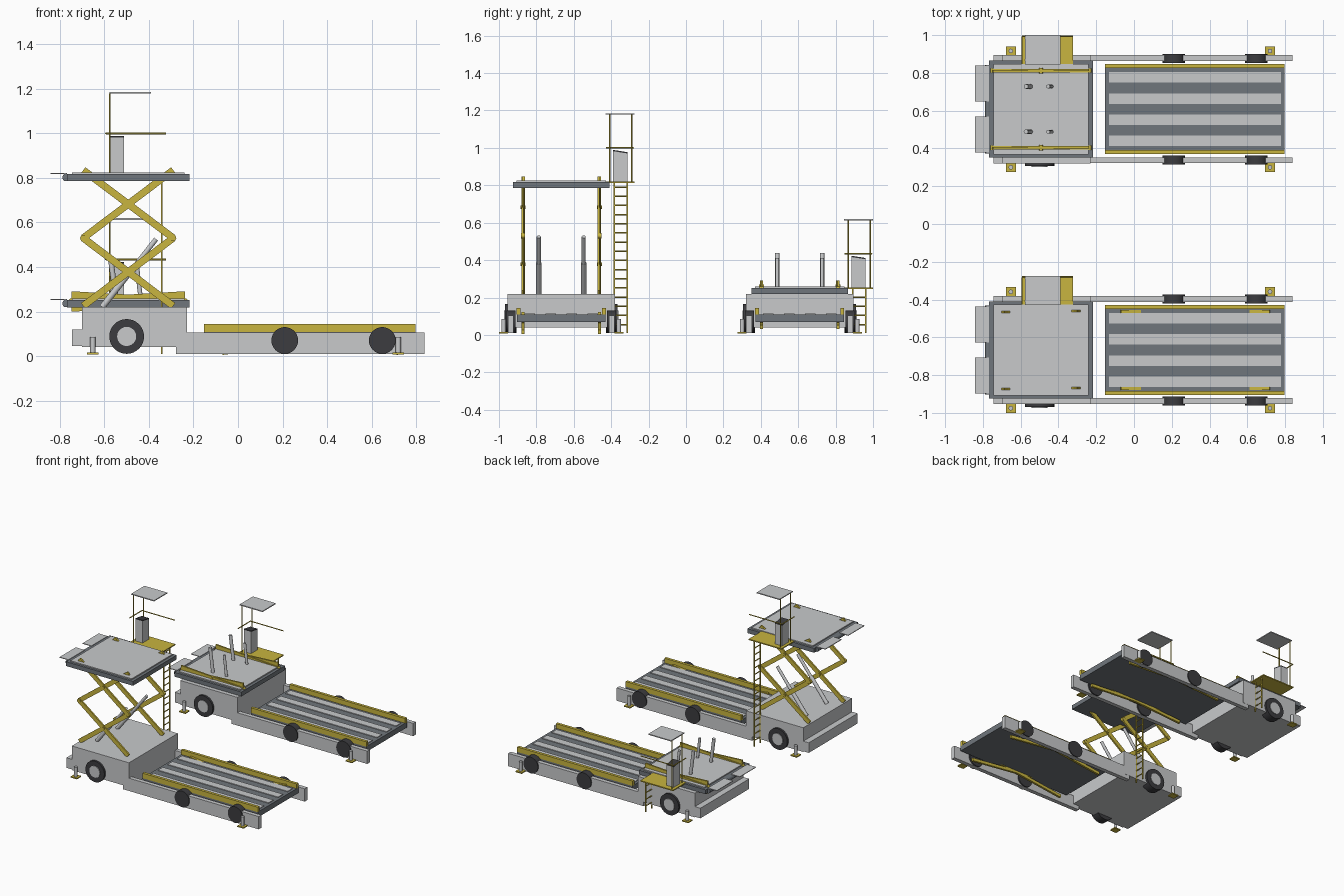
import bpy
import bmesh
from math import radians
from mathutils import Vector, Matrix

cube = bpy.data.objects.get("Cube")
if cube:
    bpy.data.objects.remove(cube, do_unlink=True)


def material(name, r, g, b):
    m = bpy.data.materials.new(name)
    m.use_nodes = True
    m.diffuse_color = (r, g, b, 1)
    m.node_tree.nodes["Principled BSDF"].inputs["Base Color"].default_value = (r, g, b, 1)
    return m


LIGHT = material("light grey paint", 0.58, 0.59, 0.6)
SLATE = material("slate grey steel", 0.16, 0.18, 0.2)
YELLOW = material("safety yellow", 0.58, 0.46, 0.05)
RUBBER = material("black rubber", 0.045, 0.045, 0.05)

prefix = ""     # which of the two loaders is being built
centre = 0.0    # its y position


def finish(name, bm, mat, smooth=False):
    mesh = bpy.data.meshes.new(name)
    bm.to_mesh(mesh)
    bm.free()
    mesh.materials.append(mat)
    ob = bpy.data.objects.new(prefix + name, mesh)
    ob.location.y = centre
    bpy.context.collection.objects.link(ob)
    if smooth:
        bpy.ops.object.select_all(action="DESELECT")
        ob.select_set(True)
        bpy.context.view_layer.objects.active = ob
        bpy.ops.object.shade_smooth_by_angle(angle=radians(35))
    return ob


def box(name, x, y, z, mat):
    """Box given by its (low, high) range on each axis."""
    bm = bmesh.new()
    bmesh.ops.create_cube(bm, size=1)
    for v in bm.verts:
        v.co = [r[0] if c < 0 else r[1] for r, c in zip((x, y, z), v.co)]
    return finish(name, bm, mat)


def span(a, b):
    """Matrix that lays a z-aligned unit shape between two points."""
    a, b = Vector(a), Vector(b)
    turn = (b - a).to_track_quat("Z", "Y").to_matrix().to_4x4()
    return Matrix.Translation((a + b) / 2) @ turn


def rod(name, a, b, radius, mat, sides=8):
    bm = bmesh.new()
    length = (Vector(b) - Vector(a)).length
    bmesh.ops.create_cone(bm, cap_ends=True, segments=sides, radius1=radius,
                          radius2=radius, depth=length, matrix=span(a, b))
    return finish(name, bm, mat, sides > 6)


def arm(name, y, a, b, width, thick=0.016):
    """Flat bar in the xz plane, from a to b."""
    d = Vector((b[0] - a[0], 0, b[1] - a[1]))
    mid = Vector(((a[0] + b[0]) / 2, y, (a[1] + b[1]) / 2))
    along, side = d / 2, d.normalized().cross(Vector((0, 1, 0))) * width / 2
    bm = bmesh.new()
    bmesh.ops.create_cube(bm, size=2)
    for v in bm.verts:
        x, t, w = v.co
        v.co = mid + along * x + side * w + Vector((0, t * thick / 2, 0))
    bmesh.ops.recalc_face_normals(bm, faces=bm.faces)
    return finish(name, bm, YELLOW)


def wheel(name, x, z, radius, inner, outer):
    return rod(name, (x, inner, z), (x, outer, z), radius, RUBBER, 32)


def chassis():
    box("body", (-0.70, -0.23), (-0.287, 0.287), (0.04, 0.22), LIGHT)
    box("bumper", (-0.745, -0.70), (-0.287, 0.287), (0.045, 0.12), LIGHT)
    for s, side in ((-1, "right"), (1, "left")):
        ys = sorted((s * 0.255, s * 0.286))
        box(side + "_side_rail", (-0.278, 0.838), ys, (0.01, 0.105), LIGHT)
        wheel(side + "_front_wheel", -0.5, 0.088, 0.078, s * 0.24, s * 0.302)
        rod(side + "_front_hub", (-0.5, s * 0.29, 0.088), (-0.5, s * 0.306, 0.088), 0.043, LIGHT, 24)
        for x in (0.21, 0.648):
            wheel(side + "_bed_wheel", x, 0.07, 0.06, s * 0.245, s * 0.293)
        # Stabiliser feet
        for x in (-0.652, 0.72):
            rod(side + "_stabiliser_leg", (x, s * 0.308, 0.012), (x, s * 0.308, 0.085), 0.012, LIGHT, 12)
            foot = sorted((s * 0.284, s * 0.333))
            box(side + "_stabiliser_foot", (x - 0.026, x + 0.026), foot, (0.008, 0.016), YELLOW)


def bed(low, high):
    box("bed", (-0.153, 0.798), (-0.237, 0.237), (0.07, 0.11), SLATE)
    for i in range(4):
        y = (i - 1.5) * 0.112
        box("bed_roller_strip", (-0.132, 0.778), (y - 0.028, y + 0.028), (0.1, 0.115), LIGHT)
    for s in (-1, 1):
        ys = sorted((s * 0.217, s * 0.238))
        box("bed_guide_rail", (-0.153, 0.798), ys, (0.108, 0.145), YELLOW)
        # Folded scissor pair under the bed
        arm("bed_scissor_arm", s * 0.205, (-0.07, low), (0.72, high), 0.022)
        arm("bed_scissor_arm", s * 0.205, (-0.07, high), (0.72, low), 0.022)


def deck(top):
    box("deck_frame", (-0.768, -0.218), (-0.257, 0.257), (top - 0.035, top - 0.003), SLATE)
    box("deck_panel", (-0.745, -0.24), (-0.24, 0.24), (top - 0.01, top + 0.005), LIGHT)
    rod("deck_front_roller", (-0.772, -0.235, top - 0.018), (-0.772, 0.235, top - 0.018), 0.017, SLATE, 12)
    for s in (-1, 1):
        ys = sorted((s * 0.04, s * 0.23))
        box("deck_flap", (-0.841, -0.768), ys, (top - 0.003, top + 0.002), LIGHT)


def scissors(reach, base, step):
    mid = -0.493
    for s in (-1, 1):
        y = s * 0.204
        for stage in range(2):
            z = base + stage * step
            for d in (-1, 1):
                arm("lift_scissor_arm", y + d * 0.003, (mid - d * reach, z), (mid + d * reach, z + step), 0.032, 0.012)
            rod("scissor_pin", (mid, y - 0.014, z + step / 2), (mid, y + 0.014, z + step / 2), 0.01, YELLOW, 12)
        for x in (mid - reach, mid + reach):
            rod("scissor_joint", (x, y - 0.011, base + step), (x, y + 0.011, base + step), 0.014, YELLOW, 12)


def operator_station(top):
    box("station_floor", (-0.593, -0.323), (0.237, 0.391), (top - 0.008, top), YELLOW)
    # Control cabinet with a sloping dark console
    x = (-0.572, -0.513)
    parts = [box("control_cabinet", x, (0.278, 0.353), (top, top + 0.15), LIGHT),
             box("control_console", x, (0.278, 0.353), (top + 0.15, top + 0.157), RUBBER)]
    for ob in parts:
        for v in ob.data.vertices:
            if v.co.y < 0.3 and v.co.z > top + 0.1:
                v.co.z += 0.012
    # Canopy and handrail
    for y in (0.26, 0.377):
        rod("canopy_post", (-0.575, y, top), (-0.575, y, top + 0.36), 0.004, YELLOW, 6)
    box("canopy", (-0.578, -0.39), (0.237, 0.392), (top + 0.358, top + 0.365), LIGHT)
    z = top + 0.18
    rod("handrail", (-0.593, 0.385, z), (-0.323, 0.385, z), 0.004, YELLOW, 6)
    rod("handrail_end", (-0.593, 0.24, z), (-0.593, 0.385, z), 0.004, YELLOW, 6)
    # Ladder
    for y in (0.283, 0.353):
        box("ladder_rail", (-0.346, -0.338), (y - 0.004, y + 0.004), (0.01, top - 0.004), YELLOW)
    z = 0.055
    while z < top - 0.02:
        rod("ladder_rung", (-0.342, 0.283, z), (-0.342, 0.353, z), 0.004, YELLOW, 6)
        z += 0.049


def cylinders(tubes):
    for s in (-1, 1):
        for (x1, z1), (x2, z2), r in tubes:
            rod("lift_cylinder", (x1, s * 0.12, z1), (x2, s * 0.12, z2), r, LIGHT, 16)


# Loader with its lift raised
prefix, centre = "raised_", -0.667
chassis()
bed(0.016, 0.112)
deck(0.82)
scissors(0.202, 0.225, 0.305)
operator_station(0.82)
cylinders([((-0.61, 0.22), (-0.48, 0.385), 0.014), ((-0.49, 0.37), (-0.368, 0.525), 0.011)])

# Loader with its lift lowered
prefix, centre = "lowered_", 0.608
chassis()
bed(0.042, 0.092)
deck(0.254)
scissors(0.255, 0.215, 0.03)
operator_station(0.254)
cylinders([((-0.54, 0.2), (-0.572, 0.437), 0.012), ((-0.43, 0.2), (-0.455, 0.41), 0.01)])
